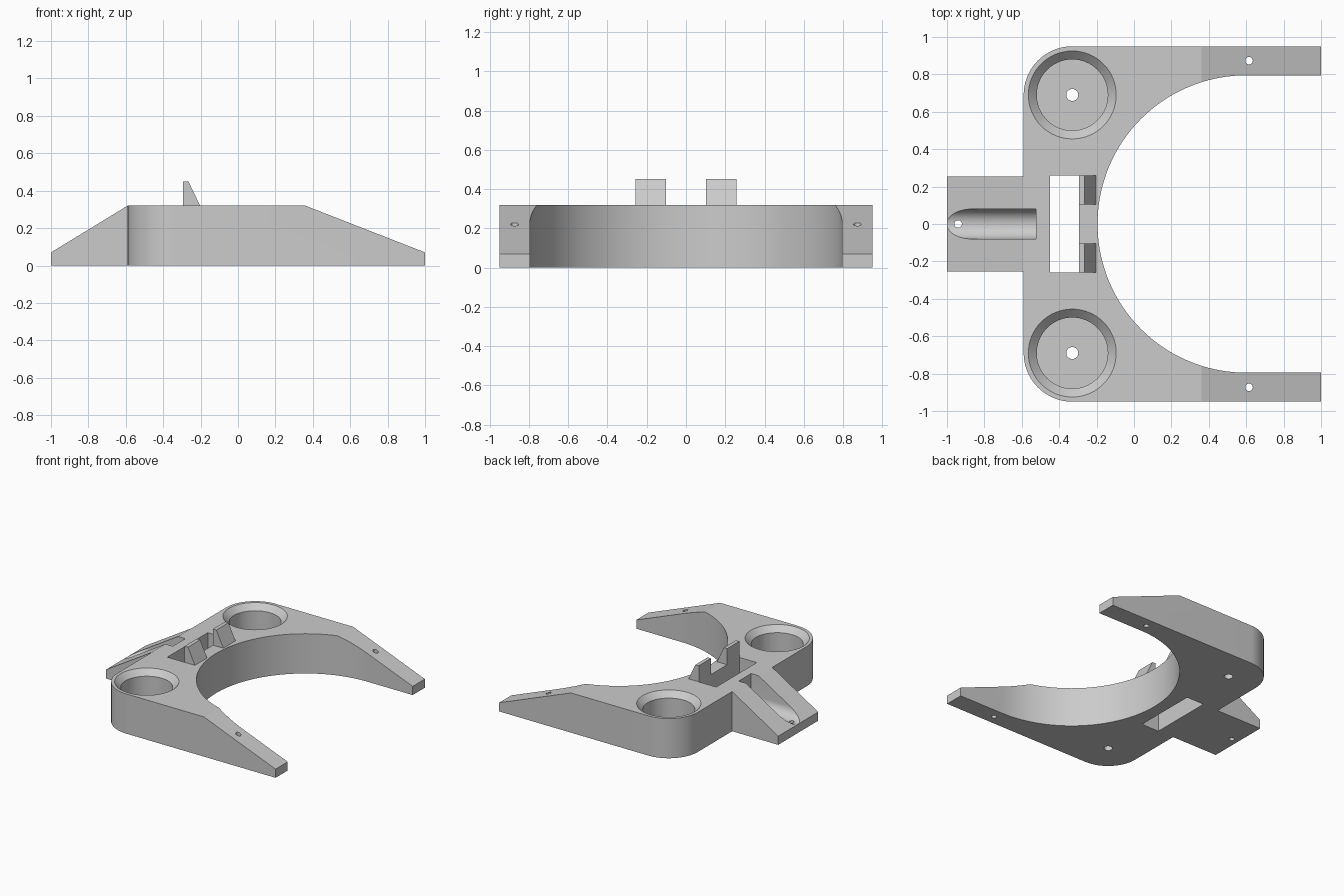
import bpy, bmesh
from math import sin, cos, pi, radians
from mathutils import Vector

if "Cube" in bpy.data.objects:
    bpy.data.objects.remove(bpy.data.objects["Cube"], do_unlink=True)

grey = bpy.data.materials.new("plain grey")
grey.use_nodes = True
grey.diffuse_color = (0.6, 0.6, 0.6, 1)
grey.node_tree.nodes["Principled BSDF"].inputs["Base Color"].default_value = (0.6, 0.6, 0.6, 1)


def prism(name, points, axis, low, high):
    """Extrude a closed 2D outline along an axis; the outline fills the other two axes."""
    def place(p, d):
        return Vector({"x": (d, p[0], p[1]), "y": (p[0], d, p[1]), "z": (p[0], p[1], d)}[axis])
    bm = bmesh.new()
    face = bm.faces.new([bm.verts.new(place(p, low)) for p in points])
    ext = bmesh.ops.extrude_face_region(bm, geom=[face])
    moved = [v for v in ext["geom"] if isinstance(v, bmesh.types.BMVert)]
    bmesh.ops.translate(bm, verts=moved, vec=place((0, 0), high - low))
    bmesh.ops.recalc_face_normals(bm, faces=bm.faces)
    mesh = bpy.data.meshes.new(name)
    bm.to_mesh(mesh)
    bm.free()
    mesh.materials.append(grey)
    obj = bpy.data.objects.new(name, mesh)
    bpy.context.collection.objects.link(obj)
    return obj


def arc(cx, cy, r, start, end, n):
    angles = [radians(start + (end - start) * i / n) for i in range(n + 1)]
    return [(cx + r * cos(a), cy + r * sin(a)) for a in angles]


def cone(name, x, y, r_low, r_high, low, high):
    bpy.ops.mesh.primitive_cone_add(vertices=64, radius1=r_low, radius2=r_high,
                                    depth=high - low, location=(x, y, (low + high) / 2))
    obj = bpy.context.object
    obj.name = name
    obj.data.materials.append(grey)
    return obj


def activate(obj):
    bpy.ops.object.select_all(action="DESELECT")
    obj.select_set(True)
    bpy.context.view_layer.objects.active = obj


def boolean(target, tool, operation="DIFFERENCE"):
    mod = target.modifiers.new("cut", "BOOLEAN")
    mod.operation, mod.solver, mod.object = operation, "EXACT", tool
    activate(target)
    bpy.ops.object.modifier_apply(modifier=mod.name)
    bpy.data.objects.remove(tool, do_unlink=True)


TOP = 0.32

# Plan outline: rounded corners, two arms, round bay, and tail
half = [(-1, 0.255), (-0.59, 0.255)] + arc(-0.33, 0.69, 0.26, 180, 90, 20) + [(1, 0.95), (1, 0.795)]
bay = arc(0.6, 0, 0.795, 90, 270, 72)
body = prism("body", half + bay + [(x, -y) for x, y in reversed(half)], "z", 0, 0.5)

# Side profile gives the sloping arms and tail
profile = [(-1.1, -0.1), (-1.1, 0.009), (-0.59, TOP), (0.36, TOP), (1.1, 0.031), (1.1, -0.1)]
boolean(body, prism("side_profile", profile, "y", -1.2, 1.2), "INTERSECT")

# Rectangular slot through the middle
slot = [(-0.45, -0.258), (-0.295, -0.258), (-0.295, 0.258), (-0.45, 0.258)]
boolean(body, prism("slot_cutter", slot, "z", -0.1, 0.6))

# Round-bottomed channel and hole in the tail
channel = arc(0, 0.15, 0.08, 180, 360, 32) + [(0.08, 0.6), (-0.08, 0.6)]
boolean(body, prism("channel_cutter", channel, "x", -1.2, -0.525))
boolean(body, cone("tail_hole_cutter", -0.94, 0, 0.02, 0.02, -0.1, 0.6))

# Chamfered cups with centre holes, and the arm holes
for side in (-1, 1):
    y = 0.69 * side
    boolean(body, cone("cup_cutter", -0.33, y, 0.19, 0.19, 0.05, 0.6))
    boolean(body, cone("chamfer_cutter", -0.33, y, 0.18, 0.245, TOP - 0.055, TOP + 0.01))
    boolean(body, cone("cup_hole_cutter", -0.33, y, 0.032, 0.032, -0.1, 0.2))
    boolean(body, cone("arm_hole_cutter", 0.615, 0.873 * side, 0.02, 0.02, -0.1, 0.6))

activate(body)
bpy.ops.object.shade_smooth_by_angle(angle=radians(18))

# Pair of wedge-shaped catches beside the slot
catch = [(-0.295, TOP), (-0.295, 0.45), (-0.265, 0.45), (-0.203, TOP)]
for name, low, high in (("left_catch", 0.103, 0.258), ("right_catch", -0.258, -0.103)):
    prism(name, catch, "y", low, high)
